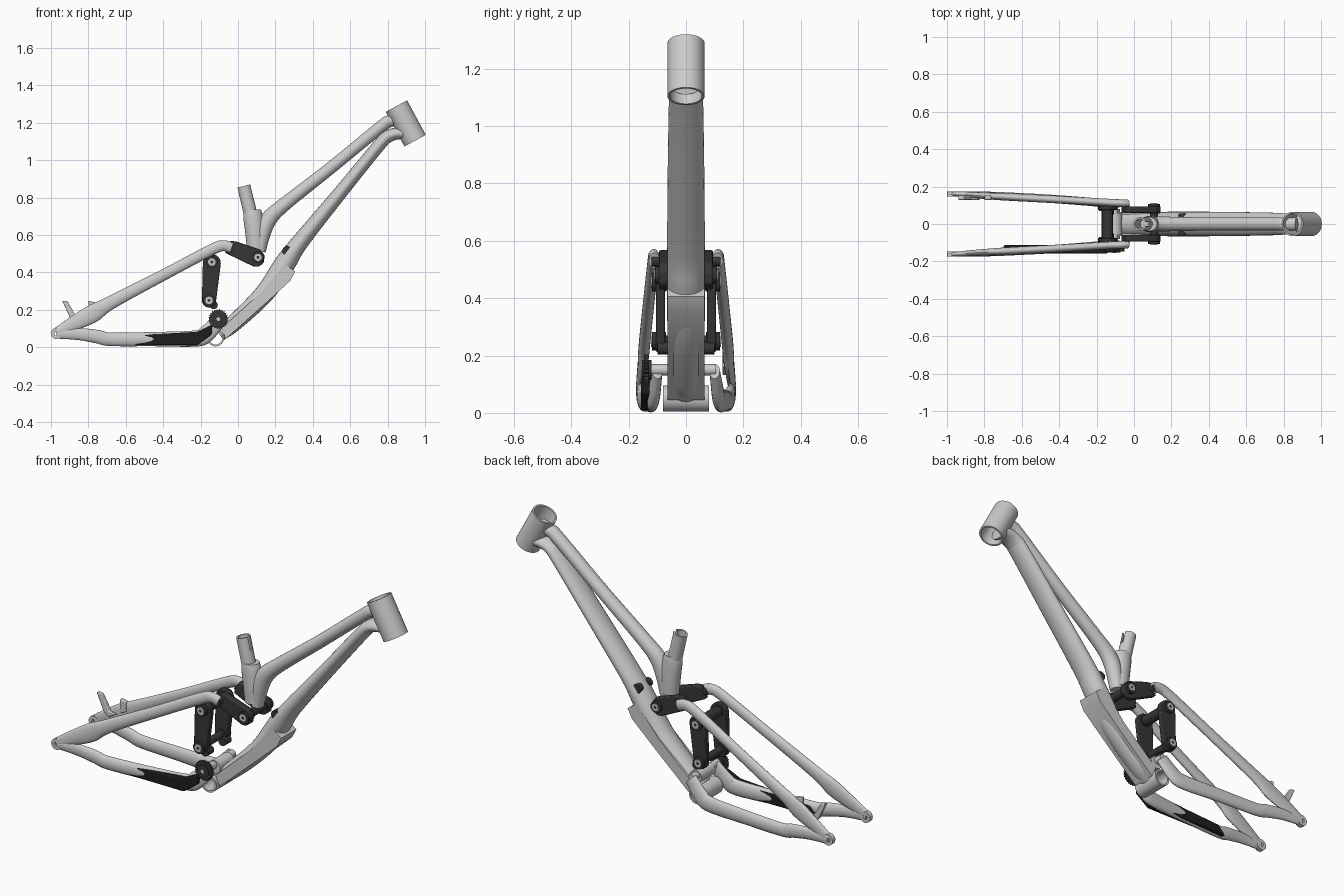
import bpy, bmesh, math
from mathutils import Vector

dark = bpy.data.materials.new("dark_metal")
dark.diffuse_color = (0.035, 0.038, 0.038, 1)
black = bpy.data.materials.new("rubber_black")
black.diffuse_color = (0.012, 0.013, 0.013, 1)
objects = []


def finish(name, bm, mat=None, mirror=False):
    bmesh.ops.recalc_face_normals(bm, faces=bm.faces)
    me = bpy.data.meshes.new(name)
    bm.to_mesh(me)
    bm.free()
    ob = bpy.data.objects.new(name, me)
    bpy.context.collection.objects.link(ob)
    if mat:
        me.materials.append(mat)
    if mirror:
        m = ob.modifiers.new("Mirror", "MIRROR")
        m.use_axis = (False, True, False)
    objects.append(ob)
    return ob


def skin(bm, loops, closed=False):
    n = len(loops[0])
    pairs = list(zip(loops, loops[1:] + (loops[:1] if closed else [])))
    if not closed:
        pairs = list(zip(loops, loops[1:]))
        bm.faces.new(loops[0])
        bm.faces.new(loops[-1])
    for a, b in pairs:
        for i in range(n):
            bm.faces.new((a[i], a[(i + 1) % n], b[(i + 1) % n], b[i]))


def tube(name, pts, mirror=False, seg=24, sub=5):
    """Smooth sweep through (x, y, z, in-plane radius, sideways radius)."""
    P = [Vector(p) for p in pts]
    P = [2 * P[0] - P[1]] + P + [2 * P[-1] - P[-2]]
    path = []
    for i in range(1, len(P) - 2):
        a, b, c, d = P[i - 1:i + 3]
        for k in range(sub):
            t = k / sub
            path.append(0.5 * (2 * b + (c - a) * t + (2 * a - 5 * b + 4 * c - d) * t ** 2
                               + (3 * b - a - 3 * c + d) * t ** 3))
    path.append(P[-2])
    bm = bmesh.new()
    loops = []
    for i, p in enumerate(path):
        t = Vector((path[min(i + 1, len(path) - 1)] - path[max(i - 1, 0)])[:3]).normalized()
        up = t.cross(Vector((0, 1, 0))).normalized()
        side = up.cross(t)
        c = Vector(p[:3])
        loops.append([bm.verts.new(c + up * p[3] * math.cos(w) + side * p[4] * math.sin(w))
                      for w in (2 * math.pi * k / seg for k in range(seg))])
    skin(bm, loops)
    return finish(name, bm, None, mirror)


def ring(name, a, b, ro, ri=0, mat=None, mirror=False, seg=32):
    """Solid or hollow cylinder from a to b."""
    a, b = Vector(a), Vector(b)
    d = (b - a).normalized()
    u = d.orthogonal().normalized()
    v = d.cross(u)
    bm = bmesh.new()

    def loop(c, r):
        return [bm.verts.new(c + r * (u * math.cos(w) + v * math.sin(w)))
                for w in (2 * math.pi * k / seg for k in range(seg))]
    if ri:
        skin(bm, [loop(a, ro), loop(b, ro), loop(b, ri), loop(a, ri)], True)
    else:
        skin(bm, [loop(a, ro), loop(b, ro)])
    return finish(name, bm, mat, mirror)


def plate(name, pts, y0, y1, mat=None, mirror=False, bevel=0.0):
    """Extrude an x-z outline between two y values."""
    bm = bmesh.new()
    skin(bm, [[bm.verts.new((x, y, z)) for x, z in pts] for y in (y0, y1)])
    ob = finish(name, bm, mat, mirror)
    if bevel:
        m = ob.modifiers.new("Bevel", "BEVEL")
        m.width, m.segments = bevel, 2
    return ob


def capsule(x0, z0, r0, x1, z1, r1, n=12):
    """Rounded outline around two pivot points."""
    ang = math.atan2(z1 - z0, x1 - x0)
    out = []
    for x, z, r, s in ((x0, z0, r0, ang + math.pi / 2), (x1, z1, r1, ang - math.pi / 2)):
        out += [(x + r * math.cos(s + math.pi * k / n), z + r * math.sin(s + math.pi * k / n))
                for k in range(n + 1)]
    return out


def pivot(name, x, z, y0, y1, r):
    """Dark boss with a pale bolt head, on both sides."""
    ring(name + "_boss", (x, y0, z), (x, y1, z), r, 0, dark, True)
    ring(name + "_bolt", (x, y1 - 0.01, z), (x, y1 + 0.004, z), r * 0.62, r * 0.25, None, True)


# Front triangle
ring("head_tube", (0.847, 0, 1.289), (0.947, 0, 1.104), 0.065, 0.056, seg=48)
tube("top_tube", [(0.118, 0, 0.51, 0.03, 0.035), (0.13, 0, 0.60, 0.042, 0.04),
                  (0.165, 0, 0.685, 0.044, 0.04), (0.25, 0, 0.765, 0.037, 0.037),
                  (0.50, 0, 0.962, 0.033, 0.035), (0.76, 0, 1.175, 0.033, 0.035),
                  (0.81, 0, 1.208, 0.033, 0.035), (0.87, 0, 1.225, 0.033, 0.035)])
tube("down_tube", [(-0.10, 0, 0.07, 0.04, 0.058), (-0.02, 0, 0.13, 0.045, 0.062),
                   (0.14, 0, 0.285, 0.052, 0.065), (0.25, 0, 0.445, 0.056, 0.066),
                   (0.33, 0, 0.56, 0.046, 0.066), (0.55, 0, 0.83, 0.037, 0.064),
                   (0.75, 0, 1.075, 0.034, 0.06), (0.80, 0, 1.125, 0.034, 0.057),
                   (0.85, 0, 1.142, 0.032, 0.055), (0.90, 0, 1.14, 0.03, 0.05)])
plate("down_tube_skid_box", [(-0.065, 0.045), (0.145, 0.232), (0.28, 0.355), (0.305, 0.405),
                             (0.25, 0.445), (0.12, 0.29), (-0.09, 0.10)], -0.065, 0.065)
ring("bottom_bracket_shell", (-0.12, -0.08, 0.05), (-0.12, 0.08, 0.05), 0.046, 0.036)

# Seat tube with slotted collar
tube("seat_tube_lower", [(0.098, 0, 0.525, 0.05, 0.042), (0.09, 0, 0.62, 0.052, 0.044),
                         (0.08, 0, 0.70, 0.052, 0.042), (0.078, 0, 0.735, 0.045, 0.038)])
collar = ring("seat_tube_upper", (0.072, 0, 0.69), (0.032, 0, 0.862), 0.036, 0.027)
cutter = plate("collar_slot_cutter", [(0.03, 0.80), (0.12, 0.80), (0.12, 0.95), (0.03, 0.95)],
               -0.01, 0.01)
cutter.hide_render = True
cutter.hide_viewport = True
slot = collar.modifiers.new("Slot", "BOOLEAN")
slot.operation, slot.object = "DIFFERENCE", cutter
objects.remove(cutter)

# Shock mount on the down tube
ring("shock_mount_axle", (0.262, -0.05, 0.515), (0.262, 0.05, 0.515), 0.013, 0, dark)
ring("shock_mount_knob", (0.262, 0.022, 0.515), (0.262, 0.055, 0.515), 0.025, 0, dark, True)

# Rear triangle
tube("seat_stay", [(-0.97, 0.163, 0.075, 0.028, 0.012), (-0.90, 0.158, 0.115, 0.036, 0.015),
                   (-0.78, 0.150, 0.178, 0.048, 0.018), (-0.68, 0.145, 0.238, 0.036, 0.02),
                   (-0.40, 0.130, 0.385, 0.030, 0.02), (-0.14, 0.115, 0.522, 0.030, 0.02),
                   (-0.075, 0.112, 0.542, 0.029, 0.02), (-0.035, 0.11, 0.53, 0.029, 0.02)], True)
tube("chain_stay", [(-0.97, 0.163, 0.072, 0.026, 0.012), (-0.85, 0.158, 0.070, 0.032, 0.016),
                    (-0.75, 0.152, 0.056, 0.036, 0.02), (-0.68, 0.148, 0.042, 0.036, 0.021),
                    (-0.45, 0.135, 0.043, 0.038, 0.022), (-0.23, 0.118, 0.046, 0.043, 0.022),
                    (-0.17, 0.111, 0.070, 0.045, 0.022), (-0.10, 0.10, 0.145, 0.038, 0.018)], True)
ring("dropout", (-0.97, 0.148, 0.073), (-0.97, 0.173, 0.073), 0.03, 0.012, None, True)
plate("chain_stay_guard", [(-0.70, 0.012), (-0.655, 0.058), (-0.22, 0.082), (-0.14, 0.118),
                           (-0.14, 0.068), (-0.22, 0.010)], -0.157, -0.112, black, False, 0.006)
plate("brake_tab_rear", [(-0.94, 0.248), (-0.912, 0.245), (-0.865, 0.165), (-0.82, 0.16),
                         (-0.87, 0.13), (-0.90, 0.16)], 0.128, 0.152, None, False, 0.004)
plate("brake_tab_front", [(-0.80, 0.248), (-0.765, 0.24), (-0.76, 0.19), (-0.80, 0.17)],
      0.128, 0.152, None, False, 0.004)

# Main pivot and idler gear
ring("main_pivot_axle", (-0.105, -0.125, 0.15), (-0.105, 0.105, 0.15), 0.02)
ring("main_pivot_housing", (-0.10, -0.06, 0.14), (-0.10, 0.06, 0.14), 0.035)
teeth = 24
plate("idler_gear", [(-0.105 + r * math.cos(math.pi * k / teeth),
                      0.15 + r * math.sin(math.pi * k / teeth))
                     for k in range(2 * teeth) for r in (0.054 if k % 2 else 0.047,)],
      -0.146, -0.130, dark)
ring("idler_hub", (-0.105, -0.153, 0.15), (-0.105, -0.12, 0.15), 0.034, 0, dark)
ring("idler_bolt", (-0.105, -0.156, 0.15), (-0.105, -0.15, 0.15), 0.01)

# Rocker link
plate("rocker_link", [(-0.07, 0.505), (-0.04, 0.568), (-0.01, 0.565), (0.12, 0.522),
                      (0.143, 0.49), (0.137, 0.45), (0.11, 0.43), (0.085, 0.43)],
      0.06, 0.094, dark, True, 0.006)
pivot("rocker_pivot", 0.107, 0.48, 0.055, 0.108, 0.031)
ring("rocker_axle", (0.107, -0.07, 0.48), (0.107, 0.07, 0.48), 0.022, 0, dark)
ring("stay_pivot_axle", (-0.045, 0.06, 0.53), (-0.045, 0.12, 0.53), 0.02, 0, dark, True)

# Shock links
plate("shock_link", capsule(-0.14, 0.45, 0.048, -0.155, 0.25, 0.038), 0.074, 0.104, dark, True, 0.004)
pivot("upper_link_pivot", -0.14, 0.455, 0.07, 0.118, 0.032)
pivot("lower_link_pivot", -0.155, 0.25, 0.07, 0.118, 0.032)
ring("upper_link_axle", (-0.14, -0.08, 0.455), (-0.14, 0.08, 0.455), 0.028, 0, dark)
ring("lower_link_axle", (-0.155, -0.08, 0.25), (-0.155, 0.08, 0.25), 0.02, 0, dark)
ring("link_stop", (-0.13, 0.05, 0.225), (-0.13, 0.10, 0.225), 0.022, 0, dark, True)

# Smooth shading with sharp edges kept
for ob in objects:
    ob.select_set(True)
bpy.context.view_layer.objects.active = objects[0]
bpy.ops.object.shade_smooth_by_angle(angle=math.radians(35))
